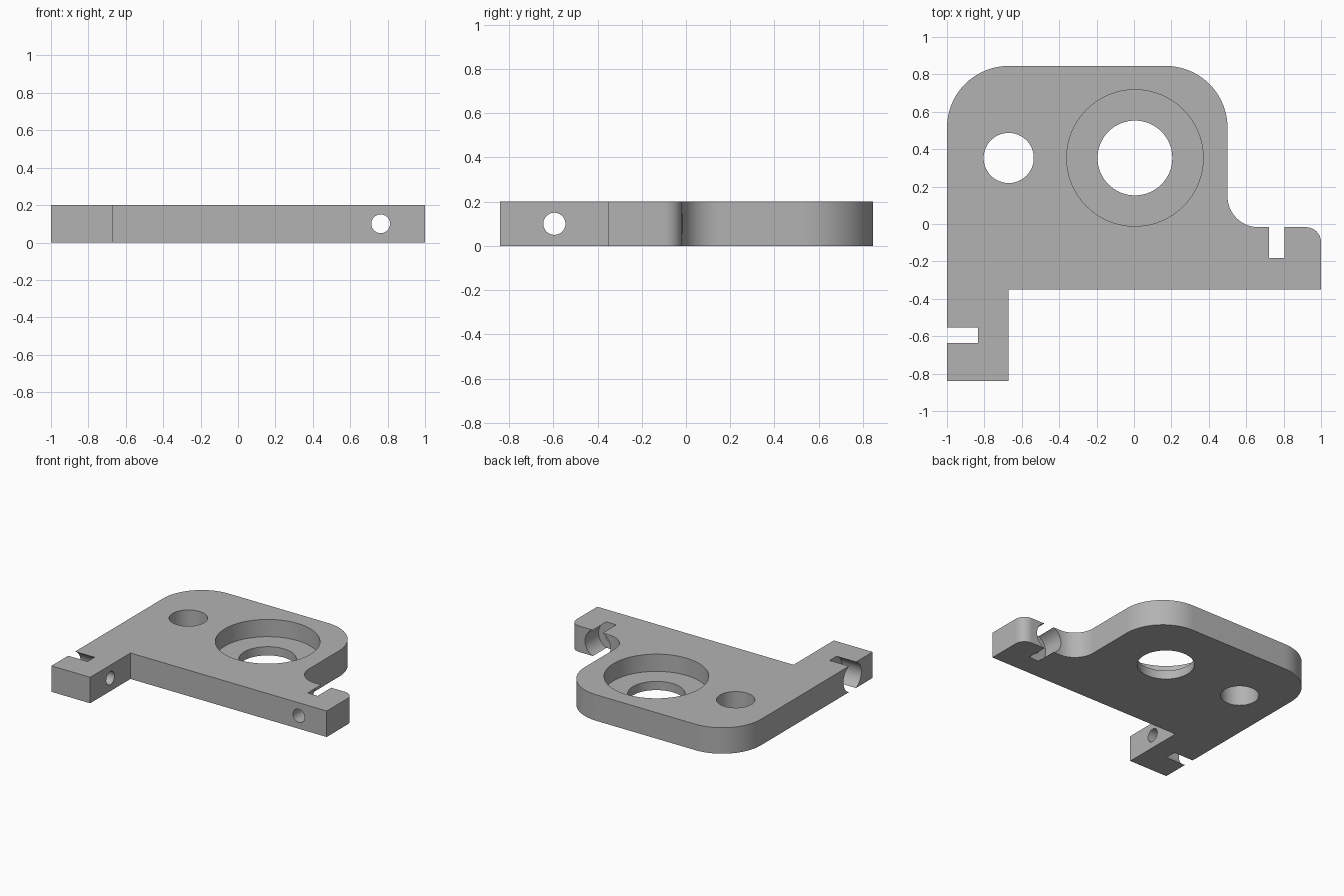
import bpy
import bmesh
from math import cos, sin, radians
from mathutils import Vector

if "Cube" in bpy.data.objects:
    bpy.data.objects.remove(bpy.data.objects["Cube"], do_unlink=True)

THICK = 0.2
MID = THICK / 2

grey = bpy.data.materials.new("plain grey")
grey.use_nodes = True
colour = (0.45, 0.45, 0.45, 1)
grey.diffuse_color = colour
grey.node_tree.nodes["Principled BSDF"].inputs["Base Color"].default_value = colour


def arc(cx, cy, r, start, end, steps=20):
    """Points along a circular arc, angles in degrees."""
    angles = [radians(start + (end - start) * i / steps) for i in range(steps + 1)]
    return [(cx + r * cos(a), cy + r * sin(a)) for a in angles]


def drill(target, start, end, radius):
    """Cut a round hole from start to end."""
    a, b = Vector(start), Vector(end)
    bpy.ops.mesh.primitive_cylinder_add(vertices=64, radius=radius,
                                        depth=(b - a).length, location=(a + b) / 2)
    cutter = bpy.context.object
    cutter.hide_render = True
    cutter.rotation_euler = (b - a).to_track_quat('Z', 'Y').to_euler()
    cutter.data.materials.append(grey)
    mod = target.modifiers.new("hole", 'BOOLEAN')
    mod.operation = 'DIFFERENCE'
    mod.solver = 'EXACT'
    mod.object = cutter
    bpy.context.view_layer.update()
    bpy.context.view_layer.objects.active = target
    bpy.ops.object.modifier_apply(modifier=mod.name)
    bpy.data.objects.remove(cutter, do_unlink=True)


# Plate outline: leg, arm with rounded tip, inner fillet, two large corners
outline = [(-1, -0.84), (-0.67, -0.84), (-0.67, -0.35), (1, -0.35)]
outline += arc(0.92, -0.097, 0.08, 0, 90, 10)
outline += arc(0.665, 0.148, 0.165, 270, 180)
outline += arc(0.17, 0.515, 0.33, 0, 90)
outline += arc(-0.67, 0.515, 0.33, 90, 180)

bm = bmesh.new()
face = bm.faces.new([bm.verts.new((x, y, 0)) for x, y in outline])
top = bmesh.ops.extrude_face_region(bm, geom=[face])["geom"]
bmesh.ops.translate(bm, vec=(0, 0, THICK),
                    verts=[v for v in top if isinstance(v, bmesh.types.BMVert)])
bmesh.ops.recalc_face_normals(bm, faces=bm.faces)
mesh = bpy.data.meshes.new("mounting_plate")
bm.to_mesh(mesh)
bm.free()
mesh.materials.append(grey)
plate = bpy.data.objects.new("mounting_plate", mesh)
bpy.context.collection.objects.link(plate)

# Stepped main hole and plain side hole
cx, cy = 0.005, 0.353
drill(plate, (cx, cy, 0.067), (cx, cy, 0.3), 0.365)
drill(plate, (cx, cy, -0.1), (cx, cy, 0.15), 0.2)
drill(plate, (-0.67, cy, -0.1), (-0.67, cy, 0.3), 0.134)

# Edge screw holes, with head bores wide enough to break through both faces
HEAD, SCREW = 0.1085, 0.05
drill(plate, (0.763, -0.182, MID), (0.763, 0.03, MID), HEAD)
drill(plate, (0.763, -0.45, MID), (0.763, -0.1, MID), SCREW)
drill(plate, (-0.835, -0.595, MID), (-1.1, -0.595, MID), HEAD)
drill(plate, (-0.6, -0.595, MID), (-0.9, -0.595, MID), SCREW)

# Smooth curved walls, crisp edges
bpy.ops.object.select_all(action='DESELECT')
plate.select_set(True)
bpy.context.view_layer.objects.active = plate
bpy.ops.object.shade_smooth_by_angle(angle=radians(30))
